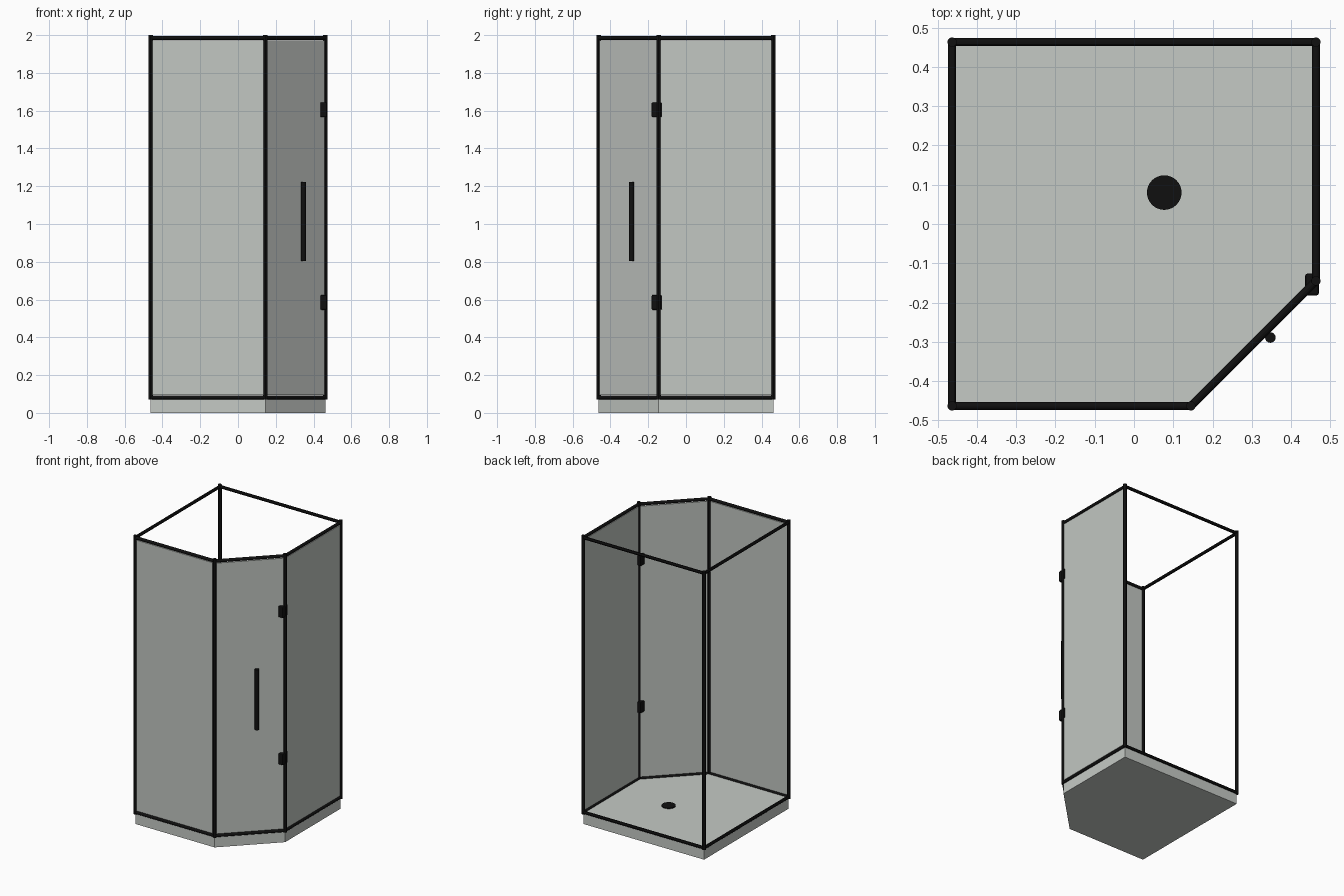
import bpy, bmesh
from mathutils import Vector

if "Cube" in bpy.data.objects:
    bpy.data.objects.remove(bpy.data.objects["Cube"])


def material(name, colour):
    m = bpy.data.materials.new(name)
    m.use_nodes = True
    m.diffuse_color = (*colour, 1)
    m.node_tree.nodes["Principled BSDF"].inputs["Base Color"].default_value = (*colour, 1)
    return m


black = material("matte black metal", (0.005, 0.005, 0.005))
glass = material("grey glass", (0.54, 0.57, 0.54))
acrylic = material("pale acrylic", (0.56, 0.59, 0.56))

E, C = 0.463, 0.145      # half width, start of the cut corner
TOP, FLOOR = 1.985, 0.082
corners = [(-E, -E), (C, -E), (E, -C), (E, E), (-E, E)]


def add_mesh(name, bm, mat, smooth=False):
    bmesh.ops.recalc_face_normals(bm, faces=bm.faces)
    mesh = bpy.data.meshes.new(name)
    bm.to_mesh(mesh)
    bm.free()
    obj = bpy.data.objects.new(name, mesh)
    bpy.context.collection.objects.link(obj)
    mesh.materials.append(mat)
    if smooth:
        bpy.ops.object.select_all(action="DESELECT")
        obj.select_set(True)
        bpy.context.view_layer.objects.active = obj
        bpy.ops.object.shade_smooth_by_angle()
    return obj


def prism(name, outline, z0, z1, mat):
    bm = bmesh.new()
    face = bm.faces.new([bm.verts.new((x, y, z0)) for x, y in outline])
    ext = bmesh.ops.extrude_face_region(bm, geom=[face], use_keep_orig=True)
    verts = [v for v in ext["geom"] if isinstance(v, bmesh.types.BMVert)]
    bmesh.ops.translate(bm, verts=verts, vec=(0, 0, z1 - z0))
    return add_mesh(name, bm, mat)


def rod(name, a, b, radius, mat, sides=12):
    a, b = Vector(a), Vector(b)
    bm = bmesh.new()
    bmesh.ops.create_cone(bm, cap_ends=True, segments=sides, radius1=radius,
                          radius2=radius, depth=(b - a).length)
    obj = add_mesh(name, bm, mat, smooth=True)
    obj.location = (a + b) / 2
    obj.rotation_euler = (b - a).to_track_quat("Z", "Y").to_euler()
    return obj


# Tray and drain
prism("shower_tray", corners, 0, FLOOR, acrylic)
rod("drain_cover", (0.077, 0.08, FLOOR - 0.01), (0.077, 0.08, FLOOR + 0.006), 0.044, black, 32)

# Frame: a post at each corner, a rail along each side at top and bottom
sides = ["front", "door", "right", "back", "left"]
for i, side in enumerate(sides):
    p, q = corners[i], corners[(i + 1) % len(corners)]
    rod(side + "_post", (*p, 0.071), (*p, 2.0), 0.012, black)
    rod(side + "_top_rail", (*p, TOP), (*q, TOP), 0.0105, black)
    rod(side + "_bottom_rail", (*p, FLOOR), (*q, FLOOR), 0.0105, black)

# Glass on the front, the angled door and one side; the wall sides stay open
for i, side in enumerate(sides[:3]):
    p, q = Vector(corners[i]), Vector(corners[i + 1])
    along = (q - p).normalized()
    across = Vector((-along.y, along.x)) * 0.004
    p, q = p + along * 0.008, q - along * 0.008
    prism(side + "_glass", [p - across, q - across, q + across, p + across],
          0.095, 1.971, glass)

# Door hinges
for name, z in (("lower_hinge", 0.585), ("upper_hinge", 1.605)):
    bm = bmesh.new()
    bmesh.ops.create_cube(bm, size=1)
    bmesh.ops.scale(bm, verts=bm.verts, vec=(0.035, 0.056, 0.078))
    bmesh.ops.bevel(bm, geom=bm.edges[:], offset=0.006, segments=2, affect="EDGES", profile=0.5)
    add_mesh(name, bm, black).location = (0.453, -0.154, z)

# Door handle
rod("door_handle", (0.347, -0.289, 0.805), (0.347, -0.289, 1.223), 0.0135, black, 16)
